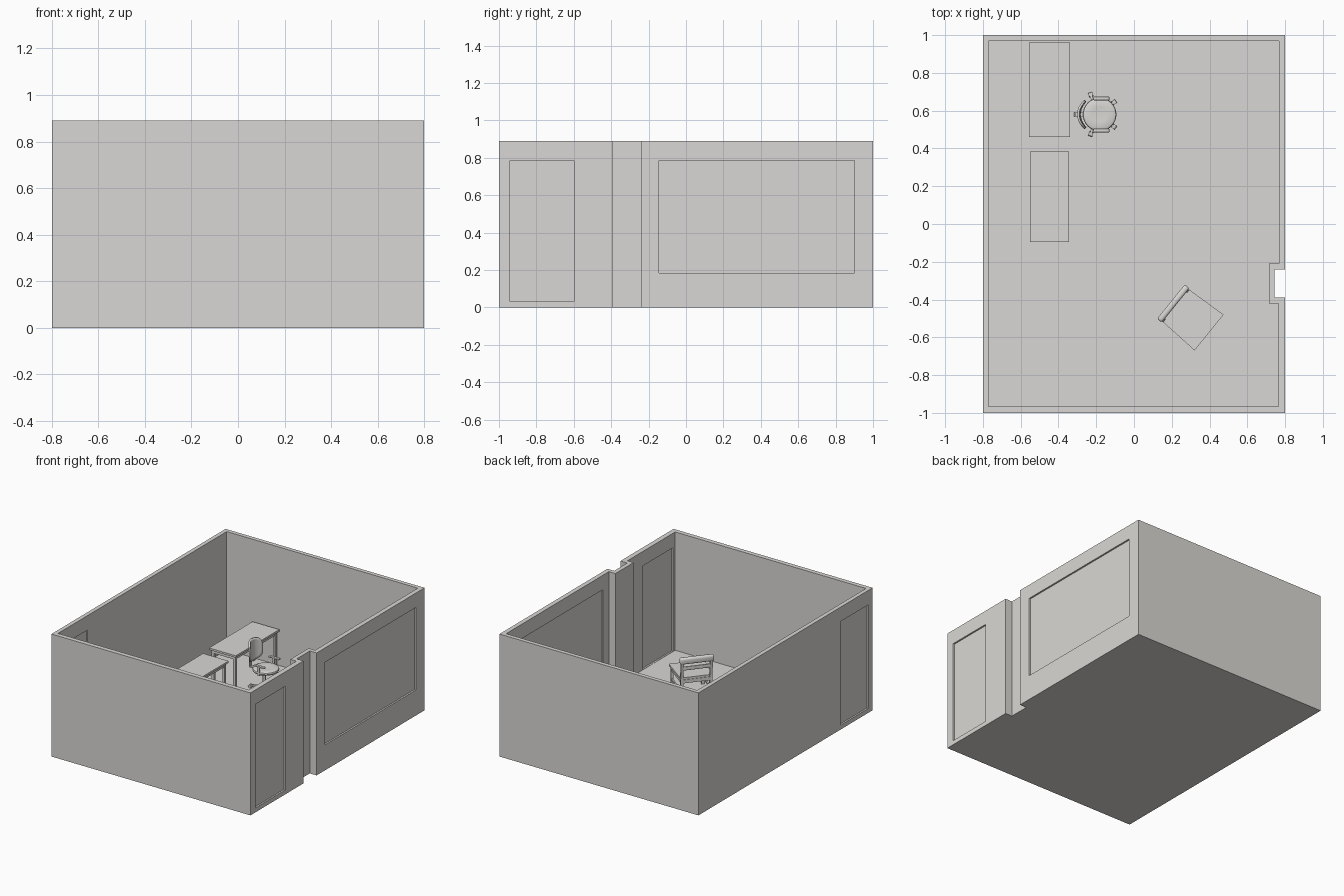
import bpy, bmesh, math
from mathutils import Vector, Matrix

if "Cube" in bpy.data.objects:
    bpy.data.objects.remove(bpy.data.objects["Cube"])

mat = bpy.data.materials.new("warm light grey")
mat.diffuse_color = (0.70, 0.685, 0.66, 1)
mat.use_nodes = True
mat.node_tree.nodes["Principled BSDF"].inputs["Base Color"].default_value = mat.diffuse_color
FLOOR = 0.03
TOP = 0.89


def make(name, bm, smooth=False):
    bmesh.ops.recalc_face_normals(bm, faces=bm.faces)
    me = bpy.data.meshes.new(name)
    bm.to_mesh(me)
    bm.free()
    me.materials.append(mat)
    ob = bpy.data.objects.new(name, me)
    bpy.context.collection.objects.link(ob)
    bpy.context.view_layer.objects.active = ob
    if smooth:
        bpy.ops.object.select_all(action='DESELECT')
        ob.select_set(True)
        bpy.ops.object.shade_smooth_by_angle(angle=math.radians(40))
    return ob


def prism(name, pts, z0, z1):
    bm = bmesh.new()
    face = bm.faces.new([bm.verts.new((x, y, z0)) for x, y in pts])
    ext = bmesh.ops.extrude_face_region(bm, geom=[face])
    bmesh.ops.translate(bm, vec=(0, 0, z1 - z0),
                        verts=[v for v in ext["geom"] if isinstance(v, bmesh.types.BMVert)])
    return make(name, bm)


def box(name, x0, x1, y0, y1, z0, z1):
    return prism(name, [(x0, y0), (x1, y0), (x1, y1), (x0, y1)], z0, z1)


def beam(name, a, b, w, d, side=(1, 0, 0), bevel=0.0):
    """Bar from a to b, w wide along side and d deep across it."""
    a, b = Vector(a), Vector(b)
    z = (b - a).normalized()
    x = Vector(side)
    x = (x - z * x.dot(z)).normalized()
    y = z.cross(x)
    m = Matrix((x, y, z)).transposed().to_4x4()
    m.translation = (a + b) / 2
    bm = bmesh.new()
    bmesh.ops.create_cube(bm, size=1)
    bmesh.ops.scale(bm, vec=(w, d, (b - a).length), verts=bm.verts)
    if bevel:
        bmesh.ops.bevel(bm, geom=bm.edges[:], offset=bevel, segments=3,
                        profile=0.5, affect='EDGES')
    bmesh.ops.transform(bm, matrix=m, verts=bm.verts)
    return make(name, bm, bevel > 0)


def lathe(name, profile, x, y, n=32):
    bm = bmesh.new()
    vs = [bm.verts.new((r, 0, z)) for r, z in profile]
    es = [bm.edges.new(p) for p in zip(vs, vs[1:])]
    bmesh.ops.spin(bm, geom=vs + es, cent=(0, 0, 0), axis=(0, 0, 1),
                   angle=2 * math.pi, steps=n)
    bmesh.ops.remove_doubles(bm, verts=bm.verts, dist=1e-5)
    bmesh.ops.translate(bm, vec=(x, y, 0), verts=bm.verts)
    return make(name, bm, True)


def cut(ob, cutter):
    mod = ob.modifiers.new("cut", 'BOOLEAN')
    mod.operation = 'DIFFERENCE'
    mod.solver = 'EXACT'
    mod.object = cutter
    bpy.context.view_layer.objects.active = ob
    bpy.ops.object.modifier_apply(modifier=mod.name)
    bpy.data.objects.remove(cutter)


# Room shell, with a niche stepping into the right wall
room = prism("room_shell", [(-.8, -1), (.8, -1), (.8, -.39), (.745, -.39),
                            (.745, -.24), (.8, -.24), (.8, 1), (-.8, 1)], 0, TOP)
cut(room, prism("inside_cutter", [(-.77, -.967), (.764, -.967), (.764, -.42), (.715, -.42),
                                  (.715, -.21), (.767, -.21), (.767, .97), (-.77, .97)], FLOOR, 1.2))

# Door and window recesses on both faces, leaving a thin panel
for name, s, y0, y1, z0 in (("door", 1, -.94, -.60, FLOOR + .002),
                            ("window", 1, -.145, .90, .185),
                            ("side_door", -1, -.955, -.63, FLOOR + .002)):
    for part, a, b in (("outer", .788, .85), ("inner", .70, .776)):
        xs = sorted((s * a, s * b))
        cut(room, box(name + "_" + part, xs[0], xs[1], y0, y1, z0, .785))


# Desks
def desk(name, x0, x1, y0, y1, top):
    under = top - .014
    box(name + "_top", x0, x1, y0, y1, under, top)
    t, e = .018, .012
    for lx in (x0 + e, x1 - e - t):
        for ly in (y0 + e, y1 - e - t):
            box(name + "_leg", lx, lx + t, ly, ly + t, FLOOR, under)
        box(name + "_long_rail", lx + .004, lx + t - .004, y0 + e + t, y1 - e - t,
            under - .025, under)
    for ly in (y0 + e, y1 - e - t):
        box(name + "_short_rail", x0 + e + t, x1 - e - t, ly + .004, ly + t - .004,
            under - .025, under)


desk("rear_desk", -.555, -.34, .46, .96, .297)
desk("front_desk", -.55, -.345, -.095, .385, .287)

# Office chair: star base with casters, column and round cushion
cx, cy = -.195, .58
for i in range(5):
    a = math.radians(36 + 72 * i)
    c, s = math.cos(a), math.sin(a)
    beam("base_arm", (cx, cy, .062), (cx + .115 * c, cy + .115 * s, .05),
         .013, .011, (-s, c, 0))
    bm = bmesh.new()
    bmesh.ops.create_cone(bm, cap_ends=True, segments=14, radius1=.012, radius2=.012, depth=.022)
    bmesh.ops.transform(bm, verts=bm.verts, matrix=Matrix.Translation(
        (cx + .11 * c, cy + .11 * s, FLOOR + .012)) @ Matrix.Rotation(a, 4, 'Z')
        @ Matrix.Rotation(math.pi / 2, 4, 'X'))
    make("caster", bm, True)
lathe("column", [(0, .05), (.017, .05), (.017, .10), (.010, .10), (.010, .18),
                 (.03, .18), (.03, .188), (0, .188)], cx, cy, 20)
lathe("seat", [(0, .185), (.075, .185), (.085, .189), (.089, .197), (.086, .206),
               (.075, .211), (.04, .209), (0, .207)], cx + .013, cy)

# Curved backrest: rounded panel bent around the sitter, then thickened
bm = bmesh.new()
rings = []
for r in range(1, 7):
    ring = []
    for k in range(32):
        t = 2 * math.pi * k / 32
        f = r / 6
        v = f * .073 * math.copysign(abs(math.cos(t)) ** .6, math.cos(t))
        z = f * .076 * math.copysign(abs(math.sin(t)) ** .6, math.sin(t))
        ring.append(bm.verts.new((-.292 + 6.5 * v * v - .05 * z, cy + v, .312 + z)))
    rings.append(ring)
bm.faces.new(rings[0])
for p, q in zip(rings, rings[1:]):
    for k in range(32):
        j = (k + 1) % 32
        bm.faces.new((p[k], q[k], q[j], p[j]))
back = make("backrest", bm, True)
mod = back.modifiers.new("thickness", 'SOLIDIFY')
mod.thickness = .012
mod.offset = 0
beam("back_support", (-.306, cy, .19), (-.306, cy, .31), .010, .022)
beam("back_support_foot", (cx, cy, .182), (-.309, cy, .186), .022, .008, (0, 1, 0))
for s in (-1, 1):
    y = cy + s * .085
    beam("armrest", (-.215, y, .25), (-.13, y, .25), .02, .012, (0, 1, 0), .004)
    beam("armrest_post", (-.18, y, .19), (-.18, y, .246), .018, .008)
    beam("armrest_foot", (-.18, cy, .184), (-.18, y + s * .004, .188), .018, .008)

# Side chair, turned; u runs forward from the back edge, v across
ang = math.radians(-39)
fwd = Vector((math.cos(ang), math.sin(ang), 0))
across = Vector((-math.sin(ang), math.cos(ang), 0))


def loc(u, v, z):
    return Vector((.225, -.435, z)) + fwd * u + across * v


prism("chair_seat", [loc(u, v, 0).to_2d() for u, v in
                     ((-.012, -.11), (.222, -.122), (.222, .122), (-.012, .11))], .180, .195)
for s in (-1, 1):
    beam("chair_front_leg", loc(.205, s * .105, FLOOR), loc(.205, s * .105, .182), .018, .018, fwd)
    beam("chair_back_leg", loc(-.008, s * .10, FLOOR), loc(-.008, s * .10, .195), .018, .018, fwd)
    beam("chair_back_post", loc(-.008, s * .10, .19), loc(-.026, s * .10, .335), .014, .018, fwd)
    beam("chair_side_rail", loc(0, s * .10, .167), loc(.2, s * .105, .167), .012, .025, across)
    beam("chair_stretcher", loc(0, s * .10, .09), loc(.2, s * .105, .09), .01, .014, across)
beam("chair_front_rail", loc(.205, -.1, .167), loc(.205, .1, .167), .012, .025, fwd)
beam("chair_rear_rail", loc(-.008, -.1, .167), loc(-.008, .1, .167), .012, .025, fwd)
beam("chair_top_rail", loc(-.022, -.117, .322), loc(-.022, .117, .322), .032, .046, fwd, .012)
beam("chair_back_slat", loc(-.016, -.1, .263), loc(-.016, .1, .263), .012, .026, fwd, .003)
